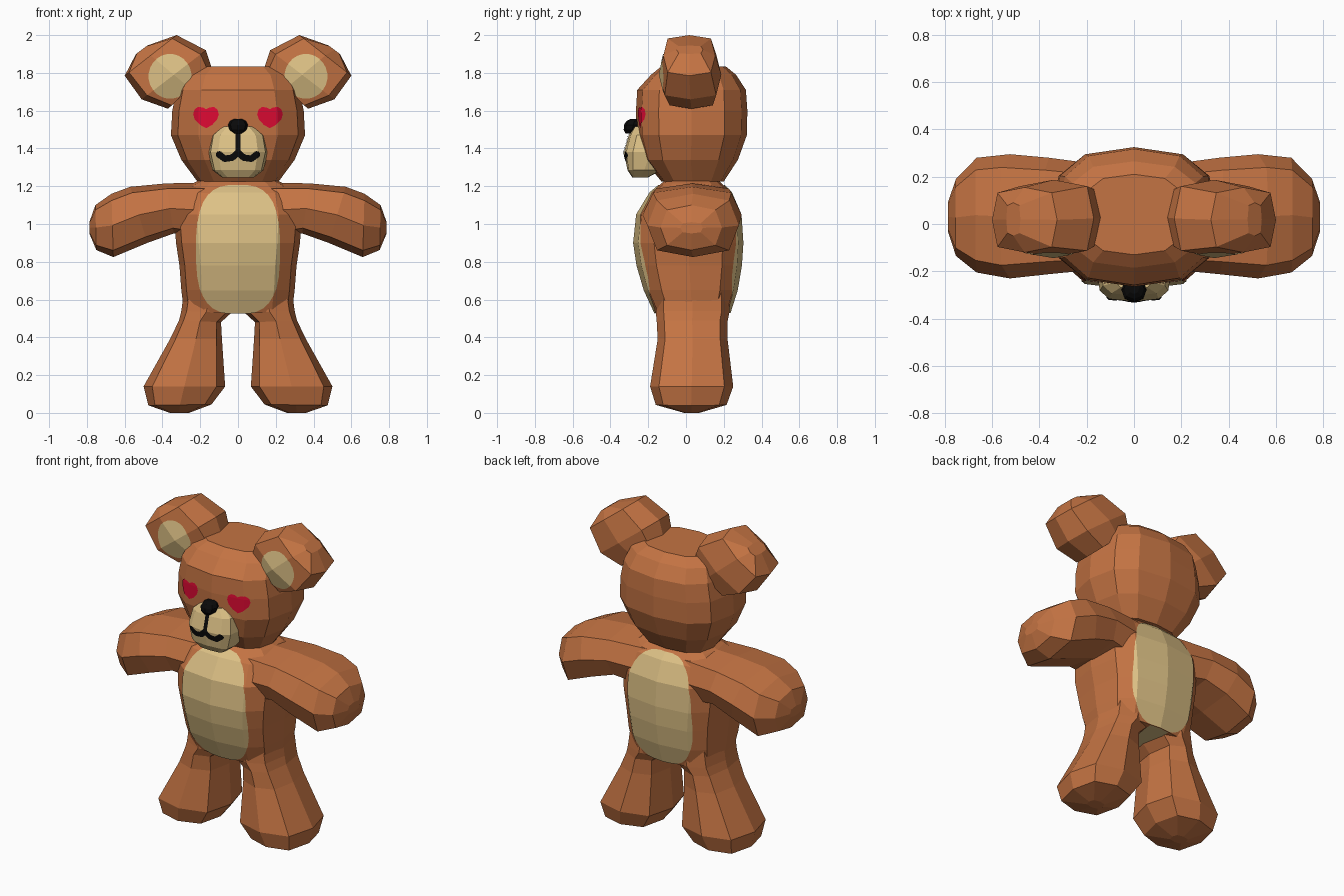
import bpy, bmesh, math
from mathutils import Vector

if "Cube" in bpy.data.objects:
    bpy.data.objects.remove(bpy.data.objects["Cube"])


def material(name, rgb):
    m = bpy.data.materials.new(name)
    m.diffuse_color = (*rgb, 1)
    m.use_nodes = True
    m.node_tree.nodes["Principled BSDF"].inputs["Base Color"].default_value = m.diffuse_color
    return m


BROWN = material("brown_fur", (0.55, 0.172, 0.056))
TAN = material("tan_fur", (0.72, 0.53, 0.235))
RED = material("red", (0.74, 0.003, 0.034))
BLACK = material("black", (0.003, 0.003, 0.003))


def finish(bm, name, mat):
    me = bpy.data.meshes.new(name)
    bm.to_mesh(me)
    bm.free()
    me.materials.append(mat)
    ob = bpy.data.objects.new(name, me)
    bpy.context.collection.objects.link(ob)
    return ob


def loft(name, rings, mat, n=8, e=2.9, side=1):
    """Rings are (x1, z1, x2, z2, y_front, y_back): two outline points and a depth."""
    bm = bmesh.new()
    loops = []
    for x1, z1, x2, z2, yf, yb in rings:
        p, q = Vector((x1 * side, 0, z1)), Vector((x2 * side, 0, z2))
        mid, half = (p + q) / 2, (p - q) / 2
        loop = []
        for i in range(n):
            a = math.tau * i / n
            c, s = round(math.cos(a), 6), round(math.sin(a), 6)
            u = math.copysign(abs(c) ** (2 / e), c)
            v = math.copysign(abs(s) ** (2 / e), s)
            y = (yf + yb) / 2 + v * (yb - yf) / 2
            loop.append(bm.verts.new(mid + half * u + Vector((0, y, 0))))
        loops.append(loop)
    for a, b in zip(loops, loops[1:]):
        for i in range(n):
            j = (i + 1) % n
            bm.faces.new((a[i], a[j], b[j], b[i]))
    bm.faces.new(loops[0])
    bm.faces.new(loops[-1])
    bmesh.ops.recalc_face_normals(bm, faces=bm.faces)
    return finish(bm, name, mat)


def upright(rows):
    return [(w, z, -w, z, yf, yb) for z, w, yf, yb in rows]


def decal(name, part, outline, mat, facing=-1, limit=0.0):
    """Thin marking: copy of a part's skin trimmed to a convex x-z outline."""
    bm = bmesh.new()
    bm.from_mesh(part.data)
    bmesh.ops.delete(bm, geom=[f for f in bm.faces if f.normal.y * facing < limit],
                     context='FACES')
    pts = [Vector((x, 0, z)) for x, z in outline]
    mid = sum(pts, Vector()) / len(pts)
    for a, b in zip(pts, pts[1:] + pts[:1]):
        d = b - a
        no = Vector((d.z, 0, -d.x))
        if no.dot(mid - a) > 0:
            no = -no
        bmesh.ops.bisect_plane(bm, geom=bm.verts[:] + bm.edges[:] + bm.faces[:], dist=1e-6,
                               plane_co=a, plane_no=no.normalized(), clear_outer=True)
    bm.normal_update()
    moves = [(v, v.co + v.normal * 0.004) for v in bm.verts]
    for v, co in moves:
        v.co = co
    return finish(bm, name, mat)


def oval(cx, cz, rx, rz, n=24, e=2.0):
    out = []
    for i in range(n):
        a = math.tau * (i + 0.5) / n
        c, s = math.cos(a), math.sin(a)
        out.append((cx + rx * math.copysign(abs(c) ** (2 / e), c),
                    cz + rz * math.copysign(abs(s) ** (2 / e), s)))
    return out


def stroke(a, b, r):
    """Capsule outline from a to b."""
    t = math.atan2(b[1] - a[1], b[0] - a[0])
    out = []
    for c, start in ((a, t + math.pi / 2), (b, t - math.pi / 2)):
        for k in range(6):
            g = start + math.pi * k / 5
            out.append((c[0] + r * math.cos(g), c[1] + r * math.sin(g)))
    return out


# Head and torso
head = loft("head", upright([
    (1.225, 0.215, -0.13, 0.20), (1.34, 0.30, -0.225, 0.275), (1.47, 0.355, -0.262, 0.322),
    (1.60, 0.348, -0.265, 0.325), (1.71, 0.325, -0.258, 0.317), (1.79, 0.29, -0.185, 0.265),
    (1.835, 0.22, -0.13, 0.21)]), BROWN, n=12, e=2.65)
torso = loft("torso", upright([
    (0.53, 0.285, -0.165, 0.232), (0.65, 0.30, -0.22, 0.27), (0.78, 0.31, -0.258, 0.292),
    (0.90, 0.328, -0.276, 0.30), (1.05, 0.34, -0.26, 0.29), (1.165, 0.31, -0.19, 0.24),
    (1.215, 0.24, -0.13, 0.19), (1.24, 0.19, -0.10, 0.16)]), BROWN, n=12, e=3)

# Muzzle
muzzle = loft("muzzle", upright([
    (1.247, 0.085, -0.285, -0.20), (1.285, 0.135, -0.31, -0.13), (1.38, 0.158, -0.328, -0.05),
    (1.47, 0.142, -0.303, -0.05), (1.517, 0.085, -0.275, -0.10)]), TAN, n=12, e=3.4)

# Nose
loft("nose", upright([
    (1.48, 0.022, -0.32, -0.25), (1.498, 0.045, -0.33, -0.24), (1.525, 0.053, -0.328, -0.23),
    (1.545, 0.042, -0.315, -0.23), (1.556, 0.022, -0.295, -0.24)]), BLACK, e=2.4)

# Belly and back patches
belly = oval(0, 0.865, 0.22, 0.34, n=32, e=2.9)
decal("belly_patch", torso, belly, TAN, -1, -0.01)
decal("back_patch", torso, belly, TAN, 1, 0.01)

# Mouth centre line
decal("mouth_line", muzzle, stroke((0, 1.50), (0, 1.38), 0.012), BLACK)

HALF_HEART = [(0, -0.06), (0, 0.040), (0.018, 0.050), (0.042, 0.052), (0.060, 0.038),
              (0.067, 0.014), (0.058, -0.014), (0.032, -0.042)]

for side, label in ((-1, "left"), (1, "right")):
    # Arm
    loft(label + "_arm", [
        (0.12, 1.22, 0.15, 0.92, -0.19, 0.25), (0.38, 1.215, 0.34, 0.95, -0.212, 0.28),
        (0.57, 1.197, 0.48, 0.90, -0.23, 0.295), (0.67, 1.16, 0.66, 0.825, -0.205, 0.28),
        (0.755, 1.10, 0.75, 0.862, -0.135, 0.19), (0.787, 1.01, 0.787, 0.95, -0.03, 0.09)],
        BROWN, side=side)
    # Leg
    loft(label + "_leg", [
        (0.285, 0.65, 0.02, 0.60, -0.16, 0.23), (0.30, 0.54, 0.035, 0.53, -0.16, 0.23),
        (0.312, 0.49, 0.09, 0.48, -0.155, 0.22), (0.36, 0.39, 0.085, 0.39, -0.15, 0.22),
        (0.50, 0.14, 0.068, 0.14, -0.19, 0.25), (0.475, 0.04, 0.14, 0.045, -0.16, 0.215),
        (0.36, 0.0, 0.26, 0.0, -0.01, 0.07)], BROWN, side=side)
    # Ear with inner patch
    ear = loft(label + "_ear", [
        (0.14, 1.83, 0.37, 1.61, -0.11, 0.165), (0.17, 1.92, 0.51, 1.66, -0.14, 0.187),
        (0.325, 2.0, 0.60, 1.785, -0.12, 0.155), (0.48, 1.945, 0.54, 1.90, -0.05, 0.09)],
        BROWN, e=3.8, side=side)
    decal(label + "_inner_ear", ear, oval(0.36 * side, 1.782, 0.113, 0.118), TAN, -1, 0.01)
    # Heart eye, two convex halves
    for h, half in ((-1, "inner"), (1, "outer")):
        decal(f"{label}_eye_{half}", head,
              [(0.168 * side + h * x, 1.567 + z) for x, z in HALF_HEART], RED)
    # Mouth curve
    curve = [(0, 1.378), (0.03, 1.352), (0.07, 1.346), (0.098, 1.368)]
    for k, (a, b) in enumerate(zip(curve, curve[1:])):
        decal(f"{label}_mouth_{k}", muzzle,
              stroke((a[0] * side, a[1]), (b[0] * side, b[1]), 0.017), BLACK)
